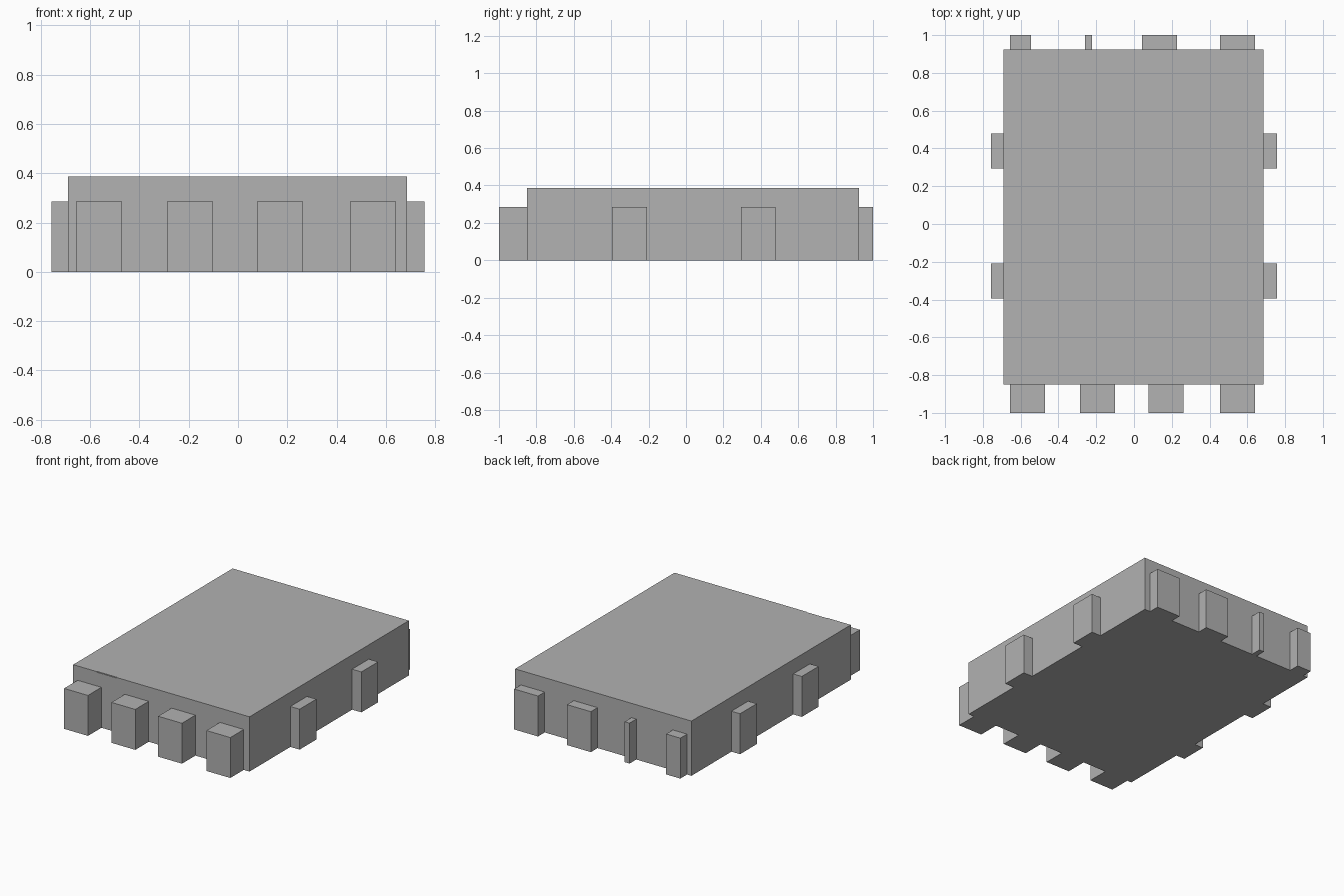
import bpy

if "Cube" in bpy.data.objects:
    bpy.data.objects.remove(bpy.data.objects["Cube"])

# Single grey finish
grey = bpy.data.materials.new("plain_grey")
grey.use_nodes = True
colour = (0.445, 0.445, 0.445, 1)
grey.diffuse_color = colour
grey.node_tree.nodes["Principled BSDF"].inputs["Base Color"].default_value = colour


def box(name, xs, ys, zs):
    """Axis-aligned box from its x, y and z ranges."""
    ranges = (xs, ys, zs)
    bpy.ops.mesh.primitive_cube_add(size=1, location=[(a + b) / 2 for a, b in ranges])
    ob = bpy.context.object
    ob.name = name
    ob.scale = [b - a for a, b in ranges]
    bpy.ops.object.transform_apply(location=False, rotation=False, scale=True)
    ob.data.materials.append(grey)
    return ob


LEFT, RIGHT = 0.685, -0.69
FRONT, BACK = -0.85, 0.925
TOP, PAD_TOP, PAD_WIDTH = 0.386, 0.285, 0.186
PAD_Z = (0, PAD_TOP)

# Main slab, with a tiny chip out of its front top edge
body = box("body", (RIGHT, LEFT), (FRONT, BACK), (0, TOP))
chip = box("chip_cutter", (-0.51, -0.35), (FRONT - 0.02, FRONT + 0.004), (TOP - 0.004, TOP + 0.02))
cut = body.modifiers.new("chip", "BOOLEAN")
cut.operation, cut.solver, cut.object = "DIFFERENCE", "EXACT", chip
bpy.context.view_layer.objects.active = body
bpy.ops.object.modifier_apply(modifier=cut.name)
bpy.data.objects.remove(chip)

# Deep pads along the front
for i, x in enumerate((-0.656, -0.287, 0.077, 0.454)):
    box(f"front_pad_{i + 1}", (x, x + PAD_WIDTH), (-1, FRONT), PAD_Z)

# Shallow pads of uneven width along the back
for i, xs in enumerate(((-0.656, -0.545), (-0.26, -0.222), (0.042, 0.228), (0.454, 0.64))):
    box(f"back_pad_{i + 1}", xs, (BACK, 1), PAD_Z)

# Paired pads on both sides
for i, y in enumerate((-0.395, 0.293)):
    ys = (y, y + PAD_WIDTH)
    box(f"left_pad_{i + 1}", (LEFT, 0.757), ys, PAD_Z)
    box(f"right_pad_{i + 1}", (-0.757, RIGHT), ys, PAD_Z)
